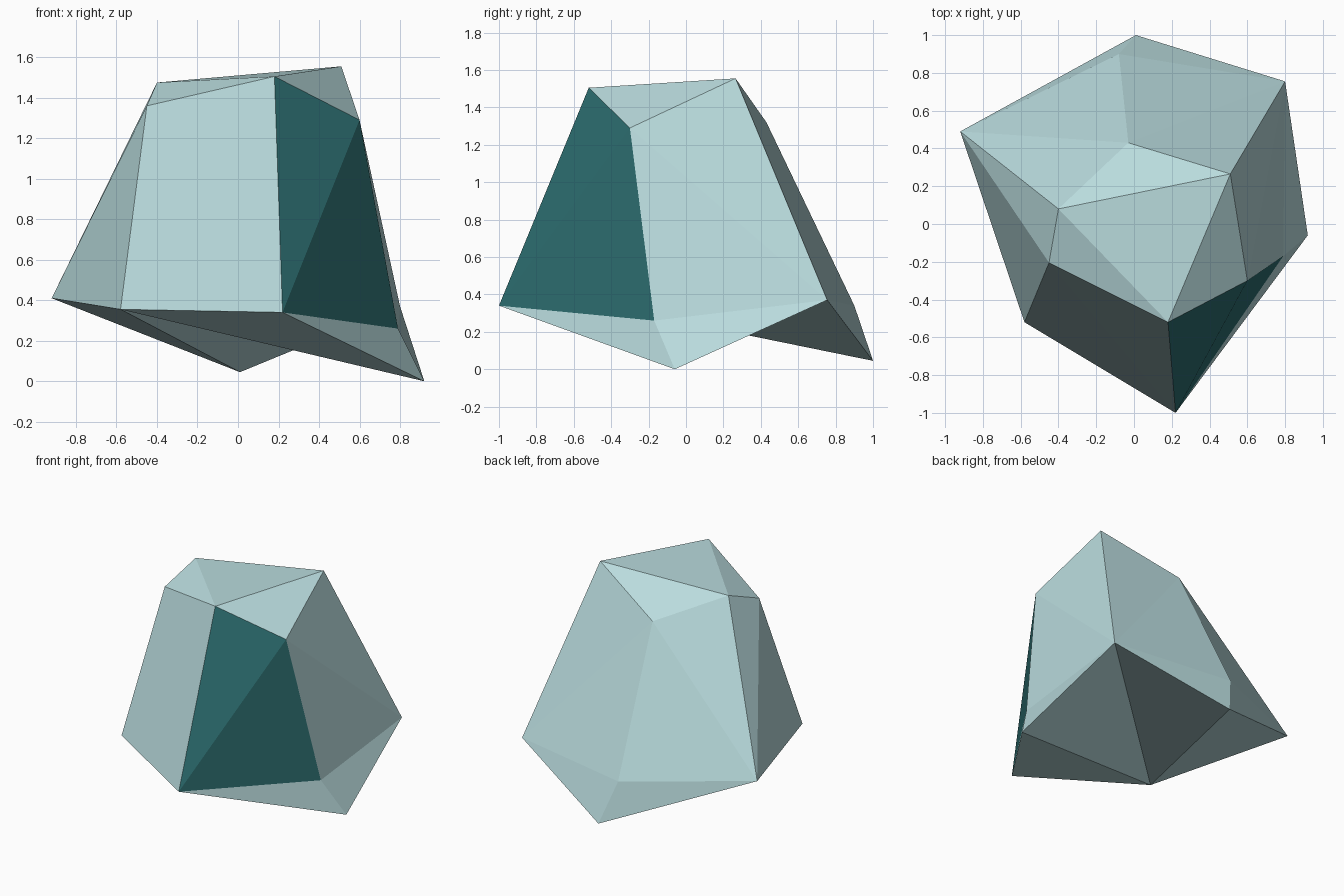
import bpy, bmesh

if "Cube" in bpy.data.objects:
    bpy.data.objects.remove(bpy.data.objects["Cube"])


def material(name, rgb):
    m = bpy.data.materials.new(name)
    m.diffuse_color = (*rgb, 1)
    m.use_nodes = True
    m.node_tree.nodes["Principled BSDF"].inputs["Base Color"].default_value = m.diffuse_color
    return m


# Corner points of the rock, one letter each
corners = {
    # lower ring
    "A": (0.01, 1.0, 0.045), "B": (-0.92, 0.49, 0.41), "C": (0.80, 0.755, 0.37),
    "D": (0.92, -0.06, 0.0), "E": (0.22, -1.0, 0.34), "F": (-0.58, -0.52, 0.355),
    "L": (0.79, -0.17, 0.26), "N": (-0.08, 0.90, 0.34),
    # upper ring
    "G": (-0.45, -0.205, 1.36), "H": (-0.40, 0.08, 1.475), "I": (0.51, 0.265, 1.555),
    "J": (0.18, -0.52, 1.505), "K": (0.60, -0.30, 1.29), "M": (-0.03, 0.43, 1.32),
}
top = "HJI HIM IJK GJH"
sides = "GHB HMB MNB NAB NCA MCN MIC GBF GFE GEJ IKC KLC LDC ELD"
underside = "FED FDC FCA FAB"
teal_facets = "JEK KEL"

# Rock body: flat facets, with the front right facets in teal
bm = bmesh.new()
v = {k: bm.verts.new(p) for k, p in corners.items()}
for slot, group in enumerate((" ".join((top, sides, underside)), teal_facets)):
    for f in group.split():
        bm.faces.new([v[c] for c in f]).material_index = slot
bmesh.ops.recalc_face_normals(bm, faces=bm.faces[:])

mesh = bpy.data.meshes.new("rock")
bm.to_mesh(mesh)
bm.free()
mesh.materials.append(material("pale blue stone", (0.485, 0.71, 0.725)))
mesh.materials.append(material("dark teal stone", (0.026, 0.155, 0.162)))
rock = bpy.data.objects.new("rock", mesh)
bpy.context.collection.objects.link(rock)
